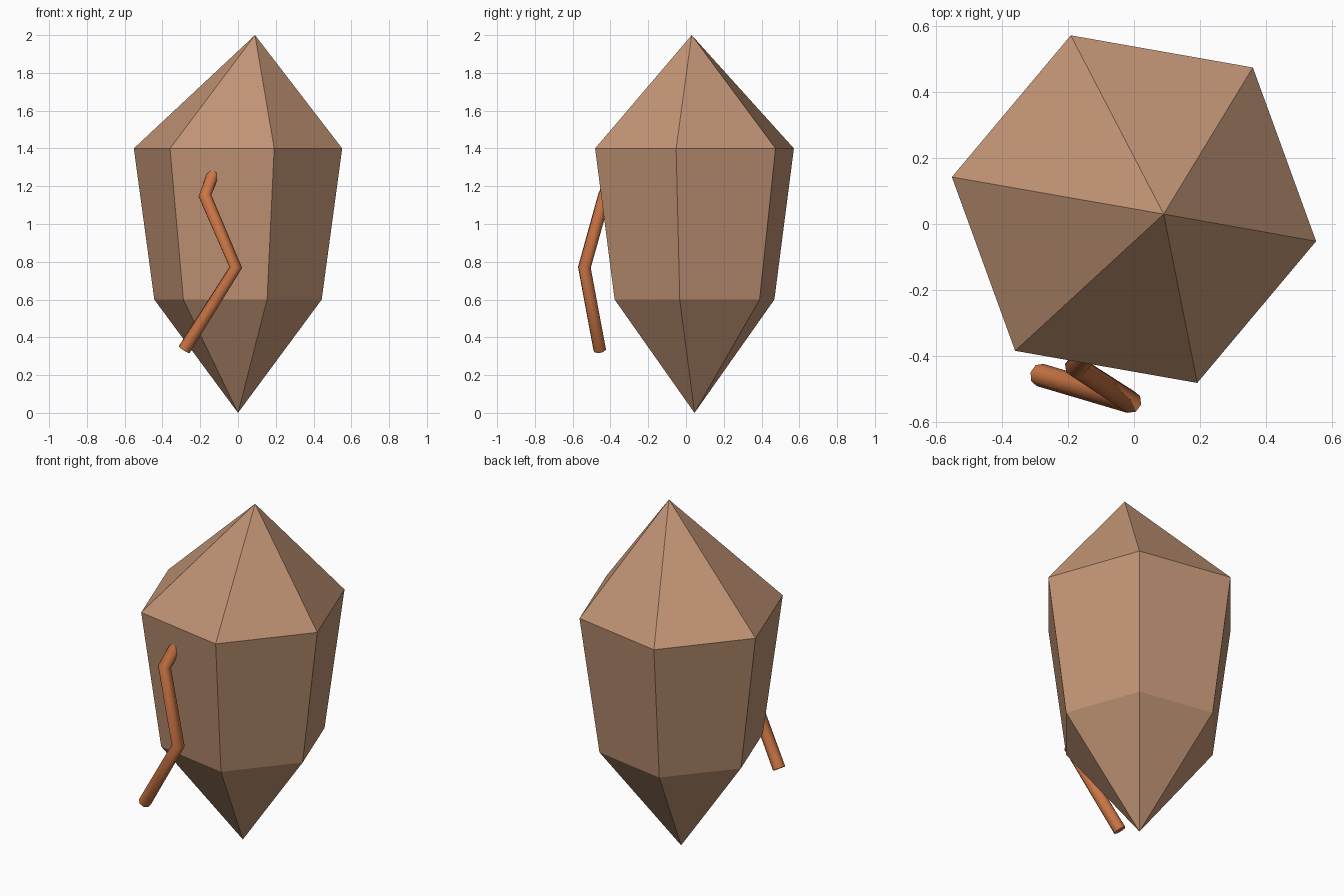
import bpy
import bmesh
from math import cos, sin, radians

cube = bpy.data.objects.get("Cube")
if cube:
    bpy.data.objects.remove(cube, do_unlink=True)


def material(name, color):
    mat = bpy.data.materials.new(name)
    mat.use_nodes = True
    mat.diffuse_color = color
    mat.node_tree.nodes["Principled BSDF"].inputs["Base Color"].default_value = color
    return mat


stone_brown = material("stone_brown", (0.54, 0.30, 0.18, 1))
copper_orange = material("copper_orange", (0.60, 0.18, 0.06, 1))

# Faceted body: two hexagonal rings closed by an upper and a lower point
SIDES = 6
CENTRE_Y = 0.045
bm = bmesh.new()


def ring(radius, z):
    angles = [radians(-10 + 360 / SIDES * i) for i in range(SIDES)]
    return [bm.verts.new((radius * cos(a), CENTRE_Y + radius * sin(a), z)) for a in angles]


lower, upper = ring(0.45, 0.6), ring(0.56, 1.4)
base = bm.verts.new((0, CENTRE_Y, 0))
tip = bm.verts.new((0.09, 0.03, 2))
for i in range(SIDES):
    j = (i + 1) % SIDES
    bm.faces.new((base, lower[j], lower[i]))
    bm.faces.new((lower[i], lower[j], upper[j], upper[i]))
    bm.faces.new((upper[i], upper[j], tip))
mesh = bpy.data.meshes.new("faceted_body")
bm.to_mesh(mesh)
bm.free()
mesh.materials.append(stone_brown)
body = bpy.data.objects.new("faceted_body", mesh)
bpy.context.collection.objects.link(body)

# Bent stem on the front, its upper end sunk into the body
path = [(-0.285, -0.457, 0.335), (-0.012, -0.538, 0.77),
        (-0.175, -0.432, 1.15), (-0.10, -0.345, 1.35)]
curve = bpy.data.curves.new("bent_stem", "CURVE")
curve.dimensions = "3D"
curve.bevel_depth = 0.035
curve.bevel_resolution = 2
curve.use_fill_caps = True
spline = curve.splines.new("POLY")
spline.points.add(len(path) - 1)
for point, co in zip(spline.points, path):
    point.co = (*co, 1)
curve.materials.append(copper_orange)
stem = bpy.data.objects.new("bent_stem", curve)
bpy.context.collection.objects.link(stem)

# Smooth the round stem while keeping its end caps sharp
bpy.ops.object.select_all(action="DESELECT")
stem.select_set(True)
bpy.context.view_layer.objects.active = stem
bpy.ops.object.convert(target="MESH")
bpy.ops.object.shade_smooth_by_angle(angle=radians(60))
